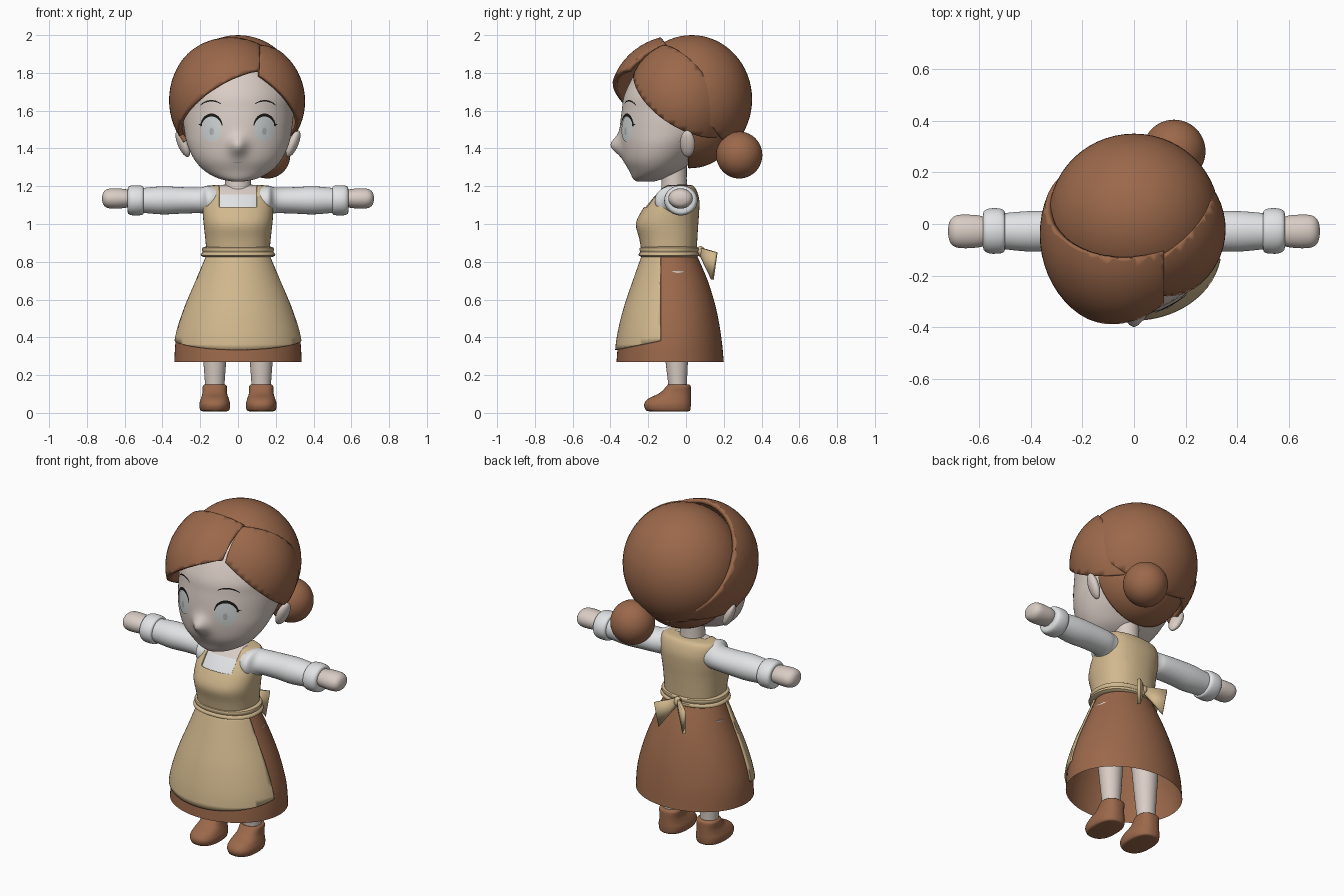
import bpy, bmesh, math
from mathutils import Vector, Matrix
from mathutils.bvhtree import BVHTree

if "Cube" in bpy.data.objects:
    bpy.data.objects.remove(bpy.data.objects["Cube"])


def material(name, *rgb):
    m = bpy.data.materials.new(name)
    m.use_nodes = True
    m.diffuse_color = (*rgb, 1)
    m.node_tree.nodes["Principled BSDF"].inputs["Base Color"].default_value = (*rgb, 1)
    return m


skin = material("skin", .70, .61, .56)
white = material("white cloth", .76, .77, .78)
tan = material("apron tan", .64, .48, .27)
brown = material("brown", .33, .14, .07)
black = material("black", .01, .01, .01)
grey = material("eye grey", .62, .65, .65)
pupil_grey = material("pupil grey", .42, .44, .45)


def finish(name, bm, mats, thickness=0, rule=None, angle=40):
    """Turn a bmesh into a smooth shaded object; rule picks a material index per face."""
    bmesh.ops.recalc_face_normals(bm, faces=bm.faces)
    if rule:
        for f in bm.faces:
            f.material_index = rule(f.calc_center_median())
    mesh = bpy.data.meshes.new(name)
    bm.to_mesh(mesh)
    bm.free()
    for m in mats:
        mesh.materials.append(m)
    mesh.shade_smooth()
    mesh.set_sharp_from_angle(angle=math.radians(angle))
    obj = bpy.data.objects.new(name, mesh)
    bpy.context.collection.objects.link(obj)
    if thickness:
        mod = obj.modifiers.new("thickness", 'SOLIDIFY')
        mod.thickness = thickness
        mod.offset = -1
    return obj


def smooth_rows(rows, steps):
    """Catmull-Rom interpolation through the cross-section rows."""
    rows = [Vector(r) for r in rows]
    pts = [rows[0]] + rows + [rows[-1]]
    out = []
    for a, b, c, d in zip(pts, pts[1:], pts[2:], pts[3:]):
        for i in range(steps):
            t = i / steps
            out.append((b * 2 + (c - a) * t + (a * 2 - b * 5 + c * 4 - d) * t ** 2
                        + (b * 3 - a - c * 3 + d) * t ** 3) / 2)
    return out + [rows[-1]]


def upright(t, a, b):
    return (a, b, t)


def loft(rows, place=upright, caps=True, power=2, segs=48, steps=4, grow=0):
    """Skin oval rings given as (position, half width, front, back)."""
    bm = bmesh.new()
    rings = []
    for t, half, front, back in smooth_rows(rows, steps):
        ring = []
        for i in range(segs):
            ang = math.tau * i / segs
            ca, sa = (math.copysign(abs(v) ** (2 / power), v) for v in (math.cos(ang), math.sin(ang)))
            depth = (back - front) / 2 + grow
            ring.append(bm.verts.new(place(t, ca * (half + grow), (front + back) / 2 + sa * depth)))
        rings.append(ring)
    for low, high in zip(rings, rings[1:]):
        for i in range(segs):
            j = (i + 1) % segs
            bm.faces.new((low[i], low[j], high[j], high[i]))
    if caps:
        bm.faces.new(rings[0])
        bm.faces.new(rings[-1])
    return bm


def ball(center, radii, rotation=Matrix()):
    bm = bmesh.new()
    mat = Matrix.Translation(center) @ rotation @ Matrix.Diagonal((*radii, 1))
    bmesh.ops.create_uvsphere(bm, u_segments=56, v_segments=32, radius=1, matrix=mat)
    return bm


def slice_at(bm, co, no, clear=True):
    """Cut along a plane, keeping the side the normal points to."""
    bmesh.ops.bisect_plane(bm, geom=bm.verts[:] + bm.edges[:] + bm.faces[:],
                           plane_co=co, plane_no=no, clear_inner=clear)


def drop(bm, rule):
    bmesh.ops.delete(bm, geom=[f for f in bm.faces if rule(f.calc_center_median())], context='FACES')


def plane(a, b, c, toward):
    a, b, c = Vector(a), Vector(b), Vector(c)
    n = (b - a).cross(c - a).normalized()
    return a, n if n.dot(Vector(toward)) > 0 else -n


# Head with a small pointed nose
head_rows = [(1.225, .03, -.26, -.17), (1.24, .1, -.28, -.12), (1.28, .175, -.3, -.03),
             (1.34, .23, -.33, .04), (1.42, .268, -.345, .12), (1.5, .285, -.35, .2),
             (1.6, .295, -.34, .25), (1.7, .29, -.32, .25), (1.85, .2, -.23, .15), (1.93, .04, -.08, 0)]
bm = loft(head_rows, segs=96, steps=6)
for v in bm.verts:
    if v.co.y < -.2:
        v.co.y -= .055 * math.exp(-(v.co.x / .045) ** 2 - ((v.co.z - 1.415) / .05) ** 2)
face_tree = BVHTree.FromBMesh(bm)
finish("head", bm, [skin], angle=80)


def face_plate(name, shape, mat, lift=.004, nu=32, nv=5):
    """Lay a thin patch on the face; shape maps u, v to x, z."""
    bm = bmesh.new()
    grid = []
    for i in range(nu + 1):
        row = []
        for j in range(nv + 1):
            x, z = shape(i / nu, j / nv)
            hit = face_tree.ray_cast(Vector((x, -1, z)), Vector((0, 1, 0)))[0]
            row.append(bm.verts.new((x, hit.y - lift, z)))
        grid.append(row)
    for p, q in zip(grid, grid[1:]):
        for j in range(nv):
            bm.faces.new((p[j], q[j], q[j + 1], p[j + 1]))
    bmesh.ops.remove_doubles(bm, verts=bm.verts, dist=.00001)
    finish(name, bm, [mat])


def disc(x, z, rx, rz):
    return lambda u, v: (x + rx * v * math.cos(math.tau * u), z + rz * v * math.sin(math.tau * u))


def arc(side, x, z, rx, rz, start, end, width):
    """Tapered arc stroke; angles in degrees from the outer side."""
    def shape(u, v):
        ang = math.radians(start + (end - start) * u)
        grow = 1 + width * v * math.sin(math.pi * (.1 + .8 * u))
        return side * (x + rx * grow * math.cos(ang)), z + rz * grow * math.sin(ang)
    return shape


for side, label in ((1, "left"), (-1, "right")):
    face_plate(label + "_eye", disc(side * .14, 1.503, .054, .068), grey)
    face_plate(label + "_pupil", disc(side * .14, 1.49, .012, .02), pupil_grey, .006)
    face_plate(label + "_upper_lash", arc(side, .14, 1.503, .056, .066, 10, 165, .24), black, .007, nv=2)
    face_plate(label + "_lash_flick", lambda u, v: (side * (.19 + .022 * u),
               1.517 + .012 * u + .012 * v * (1 - u)), black, .007, 4, 2)
    face_plate(label + "_brow", arc(side, .14, 1.59, .075, .058, 40, 130, .14), black, nv=2)
    # Ear
    turn = Matrix.Rotation(side * .4, 4, 'Y') @ Matrix.Rotation(side * -.3, 4, 'Z')
    finish(label + "_ear", ball((side * .292, .008, 1.425), (.026, .04, .075), turn), [skin])
face_plate("mouth", lambda u, v: (.05 * (u - .5), 1.322 + .005 * v), pupil_grey, .003, 8, 1)

# Hair: two front sweeps, back cap, nape and side bun
back_edge = plane((.1, -.12, 1.97), (-.3, .05, 1.75), (.12, .3, 1.42), (0, -1, 0))
fringe = plane((.1, -.33, 1.82), (-.28, -.22, 1.56), (-.2, .22, 1.4), (0, 0, 1))
bm = ball((-.04, -.04, 1.655), (.325, .365, .345))
slice_at(bm, *back_edge)
slice_at(bm, (.117, 0, 0), (-1, 0, 0))
split_y, hem_z = -.05, 1.432
slice_at(bm, (0, split_y, 0), (0, 1, 0), clear=False)
slice_at(bm, *fringe, clear=False)
slice_at(bm, (0, 0, hem_z), (0, 0, 1), clear=False)
drop(bm, lambda c: (c - fringe[0]).dot(fringe[1]) < 0 if c.y < split_y else c.z < hem_z)
finish("right_hair_sweep", bm, [brown], .025)

bm = ball((.03, -.02, 1.65), (.325, .3, .33))
slice_at(bm, *plane((.12, -.12, 1.95), (.29, .1, 1.78), (.2, .26, 1.48), (0, -1, 0)))
slice_at(bm, *plane((.115, -.33, 1.82), (.32, -.08, 1.53), (.2, .25, 1.41), (0, 0, 1)))
slice_at(bm, (.112, 0, 0), (1, 0, 0))
finish("left_hair_sweep", bm, [brown], .025)

bm = ball((0, .03, 1.66), (.33, .32, .34))
slice_at(bm, back_edge[0] + back_edge[1] * .07, -back_edge[1])
finish("back_hair_cap", bm, [brown], .02)

bm = ball((0, .02, 1.56), (.275, .265, .265))
slice_at(bm, (0, .01, 0), (0, 1, 0))
finish("nape_hair", bm, [brown], .02)
finish("hair_bun", ball((.155, .282, 1.365), (.122, .122, .124)), [brown])

# Neck, shirt and bodice with a square neckline
finish("neck", loft([(1.13, .08, -.14, .02), (1.2, .07, -.13, .005), (1.36, .07, -.13, .005)]), [skin])
torso = [(.82, .165, -.23, .055), (.92, .173, -.247, .06), (1.0, .182, -.265, .065),
         (1.07, .187, -.235, .07), (1.13, .185, -.19, .07), (1.18, .176, -.145, .055),
         (1.203, .15, -.115, .035), (1.208, .07, -.09, .005)]
finish("shirt", loft(torso, power=2.3, grow=-.009), [white, skin],
       rule=lambda c: int(c.z > 1.155 and abs(c.x) < .12))
bm = loft(torso, power=2.3)
for edge in (-.1, .1):
    slice_at(bm, (edge, 0, 0), (1, 0, 0), clear=False)
slice_at(bm, (0, 0, 1.09), (0, 0, 1), clear=False)
slice_at(bm, (0, -.04, 0), (0, 1, 0), clear=False)
drop(bm, lambda c: abs(c.x) < .1 and c.y < -.04 and c.z > 1.09)
finish("apron_bodice", bm, [tan], .008)

# Skirt and the apron panel that lies on its front
skirt = [(.27, .337, -.368, .2), (.4, .327, -.355, .187), (.55, .283, -.32, .16),
         (.7, .222, -.27, .115), (.84, .165, -.22, .055)]
finish("skirt", loft(skirt, caps=False, segs=64), [brown])
bm = loft(skirt, caps=False, segs=64, grow=.012)
slice_at(bm, (0, -.135, 0), (0, -1, 0))
slice_at(bm, *plane((0, -.37, .335), (.1, -.37, .335), (0, -.135, .382), (0, 0, 1)))
finish("apron_panel", bm, [tan], .01)

# Waistband and bow
finish("waistband", loft([(.824, .175, -.23, .055), (.832, .197, -.25, .068), (.846, .194, -.248, .068),
                          (.851, .186, -.242, .062), (.862, .19, -.246, .066), (.874, .188, -.244, .065),
                          (.88, .172, -.23, .055)], steps=2, power=2.2), [tan])
finish("bow_knot", ball((0, .078, .855), (.022, .022, .028)), [tan])
for side, label in ((1, "left"), (-1, "right")):
    bm = bmesh.new()
    corners = [(0, .075, .875), (.1, .16, .85), (.085, .14, .705), (0, .075, .84)]
    bm.faces.new([bm.verts.new((side * x, y, z)) for x, y, z in corners])
    lobe = finish(label + "_bow_lobe", bm, [tan], .018)
    lobe.modifiers["thickness"].offset = 0

# Arms, legs and shoes
for side, label in ((1, "left"), (-1, "right")):
    def along_arm(t, a, b):
        return (side * t, b, 1.125 + a)

    def along_hand(t, a, b):
        return (side * t, b, 1.135 + a)

    def at_leg(t, a, b):
        return (side * .123 + a, b, t)

    finish(label + "_sleeve", loft([(.1, .07, -.15, .03), (.16, .078, -.165, .035), (.2, .068, -.115, .045),
           (.3, .07, -.105, .05), (.4, .074, -.107, .05), (.5, .066, -.098, .042), (.56, .06, -.09, .03)],
           along_arm), [white])
    finish(label + "_cuff", loft([(.5, .055, -.08, .03), (.502, .073, -.106, .05), (.52, .079, -.114, .06),
           (.56, .079, -.114, .06), (.582, .07, -.1, .048), (.584, .045, -.075, .02)], along_arm, steps=3), [white])
    finish(label + "_hand", loft([(.56, .042, -.08, .02), (.6, .05, -.09, .033), (.65, .054, -.094, .036),
           (.69, .05, -.09, .033), (.712, .034, -.072, .014), (.72, .008, -.04, -.015)], along_hand), [skin])
    finish(label + "_leg", loft([(.1, .05, -.09, .005), (.16, .052, -.095, .005), (.27, .06, -.108, .01),
           (.5, .075, -.13, .02), (.75, .08, -.14, .02)], at_leg), [skin])
    finish(label + "_shoe", loft([(.008, .06, -.19, .01), (.014, .076, -.212, .022), (.045, .082, -.222, .026),
           (.075, .074, -.2, .026), (.105, .065, -.14, .026), (.14, .064, -.104, .025), (.15, .056, -.096, .017)],
           at_leg, power=2.4), [brown])
